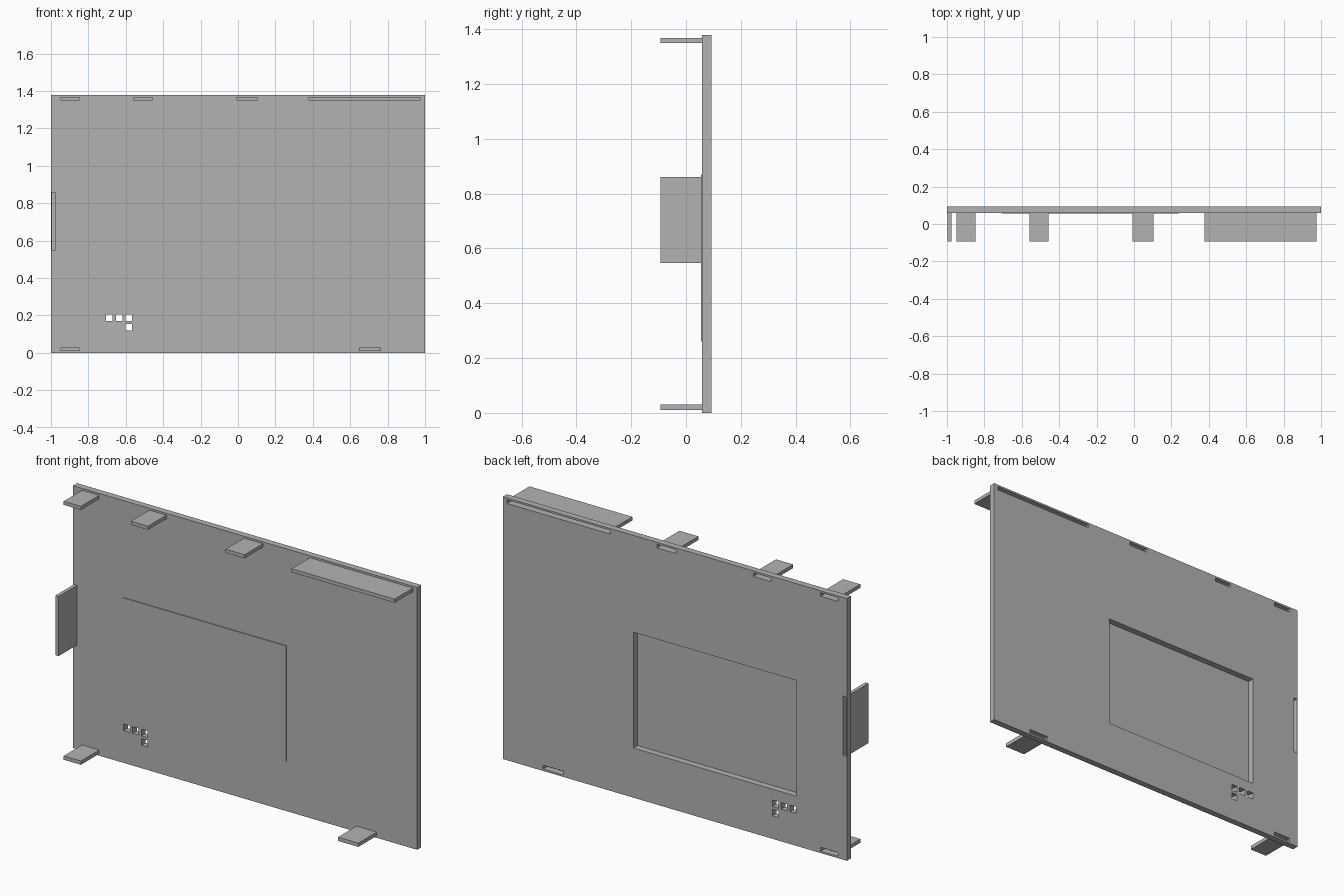
import bpy
import bmesh
from mathutils import Vector

if "Cube" in bpy.data.objects:
    bpy.data.objects.remove(bpy.data.objects["Cube"], do_unlink=True)

# Single grey material
grey = bpy.data.materials.new("neutral grey")
grey.use_nodes = True
colour = (0.45, 0.45, 0.45, 1)
grey.diffuse_color = colour
grey.node_tree.nodes["Principled BSDF"].inputs["Base Color"].default_value = colour

FRONT, BACK = 0.059, 0.093   # panel faces in y
TAB_END = -0.093
HEIGHT = 1.378


def boxes(name, spans):
    """One mesh object made of boxes (x0, x1, y0, y1, z0, z1)."""
    bm = bmesh.new()
    for x0, x1, y0, y1, z0, z1 in spans:
        verts = bmesh.ops.create_cube(bm, size=1)["verts"]
        size = Vector((x1 - x0, y1 - y0, z1 - z0))
        middle = Vector((x0 + x1, y0 + y1, z0 + z1)) / 2
        for v in verts:
            v.co = v.co * size + middle
    mesh = bpy.data.meshes.new(name)
    bm.to_mesh(mesh)
    bm.free()
    mesh.materials.append(grey)
    obj = bpy.data.objects.new(name, mesh)
    bpy.context.collection.objects.link(obj)
    return obj


# Outlines as (x0, x1, z0, z1)
top = (1.349, 1.368)
bottom = (0.01, 0.03)
tabs = {
    "top_right_tab": (-0.948, -0.848, *top),
    "top_inner_tab": (-0.558, -0.458, *top),
    "top_middle_tab": (-0.007, 0.103, *top),
    "top_long_tab": (0.377, 0.975, *top),
    "bottom_right_tab": (-0.948, -0.848, *bottom),
    "bottom_left_tab": (0.647, 0.765, *bottom),
    "side_tab": (-0.996, -0.977, 0.547, 0.86),
}
window = (-0.706, 0.24, 0.261, 0.869)
half = 0.0175
buttons = [(x - half, x + half, z - half, z + half)
           for x, z in ((-0.688, 0.187), (-0.636, 0.187),
                        (-0.584, 0.187), (-0.584, 0.138))]

# Panel with window, button holes and a slot behind every tab
panel = boxes("back_panel", [(-1, 1, FRONT, BACK, 0, HEIGHT)])
openings = [window, *buttons, *tabs.values()]
cutter = boxes("panel_cutter", [(a, b, FRONT - 0.1, BACK + 0.1, c, d)
                                for a, b, c, d in openings])
cutter.hide_render = True
cut = panel.modifiers.new("openings", "BOOLEAN")
cut.object = cutter
cut.operation = "DIFFERENCE"
cut.solver = "EXACT"
bpy.context.view_layer.objects.active = panel
bpy.ops.object.modifier_apply(modifier=cut.name)
bpy.data.objects.remove(cutter, do_unlink=True)

# Forward tabs closing the front of the slots
for name, (a, b, c, d) in tabs.items():
    boxes(name, [(a, b, TAB_END, FRONT, c, d)])

# Thin sheet over the front of the window
a, b, c, d = window
boxes("window_sheet", [(a, b, FRONT - 0.004, FRONT, c, d)])
